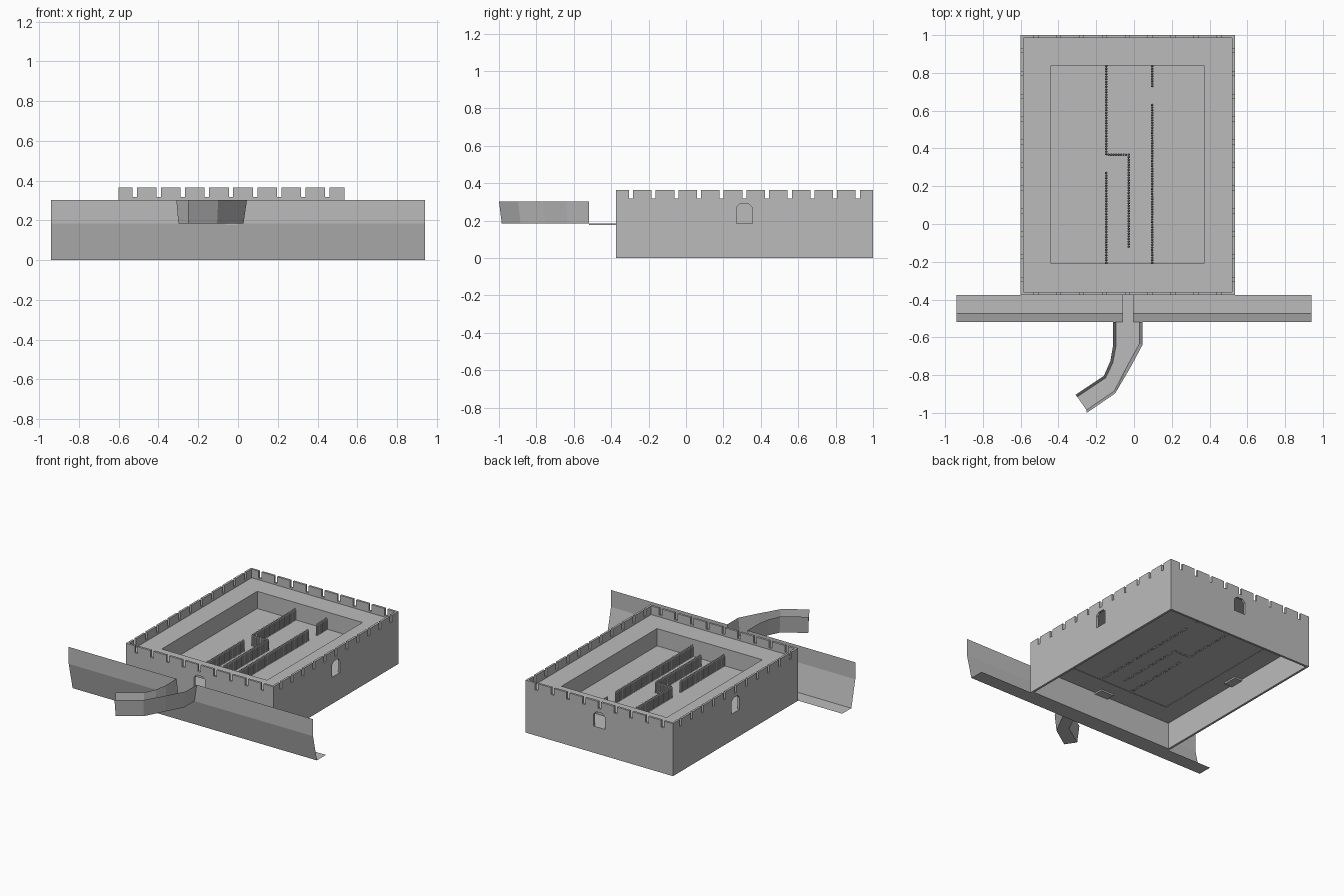
import bpy, bmesh, math
from mathutils import Vector, Matrix

if "Cube" in bpy.data.objects:
    bpy.data.objects.remove(bpy.data.objects["Cube"])

stone = bpy.data.materials.new("plain_grey")
stone.diffuse_color = (0.5, 0.5, 0.5, 1)
stone.use_nodes = True
stone.node_tree.nodes["Principled BSDF"].inputs["Base Color"].default_value = stone.diffuse_color

X0, X1, Y0, Y1 = -0.60, 0.535, -0.375, 1.0      # outer fort walls
IX0, IX1, IY0, IY1 = -0.44, 0.37, -0.21, 0.84   # courtyard
TOP, NOTCH, WALK, FLOOR, T = 0.365, 0.317, 0.305, 0.185, 0.015
CX, CY = (X0 + X1) / 2, (Y0 + Y1) / 2


def finish(name, bm, normals=True):
    if normals:
        bmesh.ops.recalc_face_normals(bm, faces=bm.faces[:])
    me = bpy.data.meshes.new(name)
    bm.to_mesh(me)
    bm.free()
    me.materials.append(stone)
    ob = bpy.data.objects.new(name, me)
    bpy.context.collection.objects.link(ob)
    return ob


def box(bm, x0, x1, y0, y1, z0, z1):
    m = Matrix.Translation(((x0 + x1) / 2, (y0 + y1) / 2, (z0 + z1) / 2))
    m = m @ Matrix.Diagonal((x1 - x0, y1 - y0, z1 - z0, 1))
    bmesh.ops.create_cube(bm, size=1, matrix=m)


def strip(bm, a, b):
    """Band of quads between two equally long point rows."""
    va = [bm.verts.new(p) for p in a]
    vb = [bm.verts.new(p) for p in b]
    for i in range(len(a) - 1):
        bm.faces.new((va[i], va[i + 1], vb[i + 1], vb[i]))


def wall(name, u0, u1, first, count, gate, place, inward):
    """Notched wall with a gate opening; place maps (u, z) to 3D."""
    outline = [(u0, 0), (u0, TOP)]
    for i in range(count):
        c = first + i * 0.1212
        outline += [(c - .011, TOP), (c - .011, NOTCH), (c + .011, NOTCH), (c + .011, TOP)]
    outline += [(u1, TOP), (u1, 0)]
    g, h = 0.043, 0.29
    hole = [(gate - g, FLOOR), (gate - g, h - .02), (gate - g + .02, h),
            (gate + g - .02, h), (gate + g, h - .02), (gate + g, FLOOR)]
    bm = bmesh.new()
    for loop in (outline, hole):
        vs = [bm.verts.new(place(u, z)) for u, z in loop]
        for i, v in enumerate(vs):
            bm.edges.new((v, vs[(i + 1) % len(vs)]))
    bmesh.ops.triangle_fill(bm, use_beauty=True, edges=bm.edges[:])
    bmesh.ops.dissolve_limit(bm, angle_limit=0.01, verts=bm.verts[:], edges=bm.edges[:])
    ext = bmesh.ops.extrude_face_region(bm, geom=bm.faces[:], use_keep_orig=True)
    moved = [e for e in ext["geom"] if isinstance(e, bmesh.types.BMVert)]
    bmesh.ops.translate(bm, verts=moved, vec=Vector(inward) * T)
    finish(name, bm)


# Four outer walls with notched parapets
wall("front_wall", X0, X1, -0.52, 9, CX, lambda u, z: (u, Y0, z), (0, 1, 0))
wall("back_wall", X0, X1, -0.52, 9, CX, lambda u, z: (u, Y1, z), (0, -1, 0))
wall("left_wall", Y0 + T, Y1 - T, -0.294, 11, CY, lambda u, z: (X0, u, z), (1, 0, 0))
wall("right_wall", Y0 + T, Y1 - T, -0.294, 11, CY, lambda u, z: (X1, u, z), (-1, 0, 0))

# Walkway ring and courtyard faces
def ring(x0, x1, y0, y1, z):
    return [(x0, y0, z), (x1, y0, z), (x1, y1, z), (x0, y1, z), (x0, y0, z)]

bm = bmesh.new()
outer = ring(X0 + T, X1 - T, Y0 + T, Y1 - T, WALK)
inner = ring(IX0, IX1, IY0, IY1, WALK)
strip(bm, outer, inner)
strip(bm, inner, ring(IX0, IX1, IY0, IY1, FLOOR - .003))
bmesh.ops.remove_doubles(bm, verts=bm.verts[:], dist=1e-5)
finish("walkway", bm, normals=False)

# Raised ground inside the fort (hollow below)
bm = bmesh.new()
strip(bm, [(X0 + T, Y0 + T, FLOOR), (X1 - T, Y0 + T, FLOOR)],
      [(X0 + T, Y1 - T, FLOOR), (X1 - T, Y1 - T, FLOOR)])
finish("courtyard_floor", bm, normals=False)

# Gate sills
bm = bmesh.new()
for y in (Y0 + T, Y1 - T - .06):
    box(bm, CX - .05, CX + .05, y, y + .06, FLOOR - .012, FLOOR - .001)
for x in (X0 + T, X1 - T - .06):
    box(bm, x, x + .06, CY - .05, CY + .05, FLOOR - .012, FLOOR - .001)
finish("gate_sills", bm)

# Palisades of pointed stakes
def palisade(name, a, b):
    a, b = Vector(a), Vector(b)
    n = max(1, round((b - a).length / 0.0135))
    bm = bmesh.new()
    for i in range(n + 1):
        p = a.lerp(b, i / n)
        for r2, z0, z1 in ((.007, FLOOR - .003, .253), (0, .253, .27)):
            bmesh.ops.create_cone(
                bm, segments=6, radius1=.007, radius2=r2, depth=z1 - z0, cap_ends=False,
                matrix=Matrix.Translation((p.x, p.y, (z0 + z1) / 2)))
    bmesh.ops.remove_doubles(bm, verts=bm.verts[:], dist=1e-5)
    finish(name, bm)

palisade("palisade_left_back", (-.147, .835), (-.147, .37))
palisade("palisade_jog", (-.134, .367), (-.042, .367))
palisade("palisade_middle", (-.028, .367), (-.028, -.12))
palisade("palisade_left_front", (-.147, .27), (-.147, -.205))
palisade("palisade_right_back", (.096, .835), (.096, .73))
palisade("palisade_right_front", (.096, .63), (.096, -.205))

# Ditch: upright lip with a gap for the passage, sloped face, flat bottom
bm = bmesh.new()
E, D = 0.94, -0.518
strip(bm, [(-E, D, .303), (-.11, D, .303)], [(-E, D, FLOOR), (-.095, D, FLOOR)])
strip(bm, [(.045, D, .303), (E, D, .303)], [(.028, D, FLOOR), (E, D, FLOOR)])
strip(bm, [(-E, D, FLOOR), (E, D, FLOOR)], [(-E, -.475, 0), (E, -.475, 0)])
strip(bm, [(-E, -.475, 0), (E, -.475, 0)], [(-E, Y0, 0), (E, Y0, 0)])
finish("ditch", bm, normals=False)

# Bridge over the ditch
bm = bmesh.new()
box(bm, -.062, -.003, D, Y0 + T, FLOOR - .009, FLOOR)
finish("bridge", bm)

# Bent approach passage with leaning sides
lt = [(-.11, D), (-.11, -.64), (-.125, -.725), (-.16, -.805), (-.31, -.905)]
lb = [(-.095, D), (-.095, -.645), (-.112, -.735), (-.15, -.815), (-.30, -.915)]
rb = [(.028, D), (.028, -.635), (-.035, -.75), (-.105, -.885), (-.252, -.985)]
rt = [(.045, D), (.045, -.64), (-.022, -.765), (-.10, -.897), (-.25, -1.0)]
rows = [[(x, y, z) for x, y in r] for r, z in ((lt, .303), (lb, FLOOR), (rb, FLOOR), (rt, .303))]
bm = bmesh.new()
for a, b in zip(rows, rows[1:]):
    strip(bm, a, b)
bmesh.ops.remove_doubles(bm, verts=bm.verts[:], dist=1e-5)
finish("approach_passage", bm, normals=False)
